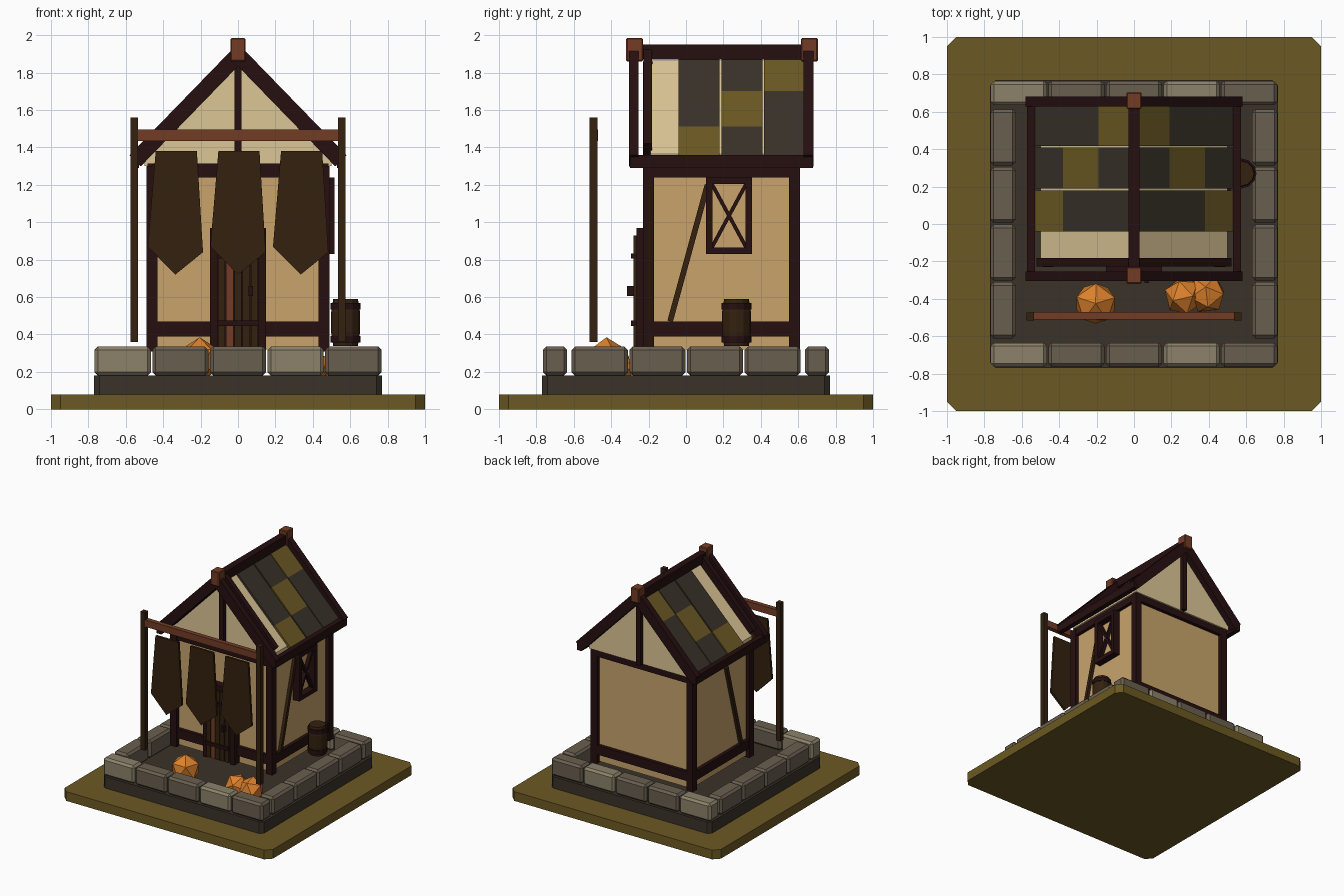
import bpy, bmesh, math
from mathutils import Vector, Matrix

if "Cube" in bpy.data.objects:
    bpy.data.objects.remove(bpy.data.objects["Cube"])


def material(name, r, g, b):
    m = bpy.data.materials.new(name)
    m.diffuse_color = [((c / 255 + 0.055) / 1.055) ** 2.4 for c in (r, g, b)] + [1]
    m.use_nodes = True
    m.node_tree.nodes["Principled BSDF"].inputs["Base Color"].default_value = m.diffuse_color
    return m


OLIVE = material("olive", 108, 89, 35)
SLATE = material("dark_slate", 58, 50, 41)
STONE = material("stone", 106, 95, 80)
PALE = material("pale_stone", 140, 130, 106)
TIMBER = material("dark_timber", 38, 15, 16)
WALL = material("wall_plaster", 200, 164, 108)
GABLE = material("pale_plaster", 220, 198, 150)
RED = material("red_brown", 114, 60, 37)
BROWN = material("dark_brown", 51, 33, 15)
ORANGE = material("orange", 222, 130, 44)


def finish(name, bm, mat):
    bmesh.ops.recalc_face_normals(bm, faces=bm.faces)
    me = bpy.data.meshes.new(name)
    bm.to_mesh(me)
    bm.free()
    me.materials.append(mat)
    ob = bpy.data.objects.new(name, me)
    bpy.context.collection.objects.link(ob)
    return ob


def box(name, x0, x1, y0, y1, z0, z1, mat, bevel=0):
    bm = bmesh.new()
    bmesh.ops.create_cube(bm, size=1)
    for v in bm.verts:
        v.co = ((x0 + x1) / 2 + v.co.x * (x1 - x0), (y0 + y1) / 2 + v.co.y * (y1 - y0),
                (z0 + z1) / 2 + v.co.z * (z1 - z0))
    if bevel:
        bmesh.ops.bevel(bm, geom=bm.edges[:], offset=bevel, segments=1, affect='EDGES')
    return finish(name, bm, mat)


def beam(name, p, q, side, w, h, mat):
    """Bar from p to q; w is its width along the side axis, h its depth."""
    p, q, s = Vector(p), Vector(q), Vector(side)
    d = (q - p).normalized()
    n = d.cross(s)
    bm = bmesh.new()
    bmesh.ops.create_cube(bm, size=1)
    for v in bm.verts:
        v.co = (p + q) / 2 + s * v.co.x * w + n * v.co.y * h + d * v.co.z * (q - p).length
    return finish(name, bm, mat)


def prism(name, pts, axis, a, b, mat):
    """Extrude a 2D outline along y (points are x,z) or z (points are x,y)."""
    bm = bmesh.new()
    place = (lambda p, t: (p[0], t, p[1])) if axis == 'y' else (lambda p, t: (p[0], p[1], t))
    lo = [bm.verts.new(place(p, a)) for p in pts]
    hi = [bm.verts.new(place(p, b)) for p in pts]
    bm.faces.new(lo)
    bm.faces.new(hi)
    for i in range(len(pts)):
        j = (i + 1) % len(pts)
        bm.faces.new((lo[i], lo[j], hi[j], hi[i]))
    return finish(name, bm, mat)


def octagon(r, c):
    return [(r, c - r), (r, r - c), (r - c, r), (c - r, r),
            (-r, r - c), (-r, c - r), (c - r, -r), (r - c, -r)]


X, Y = (1, 0, 0), (0, 1, 0)

# Ground slab and plinth
prism("ground_slab", octagon(1.0, 0.05), 'z', 0, 0.08, OLIVE)
prism("plinth", octagon(0.77, 0.03), 'z', 0.08, 0.18, SLATE)

# Ring of border stones
for i in range(5):
    x = -0.77 + i * 0.308
    for y in (-0.765, 0.635):
        box("border_stone", x + 0.004, x + 0.304, y, y + 0.13, 0.18, 0.335,
            PALE if i in (0, 3) else STONE, 0.018)
for i in range(4):
    y = -0.615 + i * 0.308
    for x in (-0.768, 0.632):
        box("border_stone", x, x + 0.136, y + 0.004, y + 0.304, 0.18, 0.335, STONE, 0.018)

# House walls with timber frame
box("house_walls", -0.455, 0.455, -0.195, 0.575, 0.32, 1.31, WALL)
for x in (-0.46, 0.46):
    for y in (-0.2, 0.58):
        box("corner_post", x - 0.03, x + 0.03, y - 0.03, y + 0.03, 0.31, 1.3, TIMBER)
for z0, z1 in ((0.39, 0.47), (1.24, 1.315)):
    for x in (-0.46, 0.46):
        box("side_beam", x - 0.025, x + 0.025, -0.2, 0.58, z0, z1, TIMBER)
    box("back_beam", -0.46, 0.46, 0.555, 0.605, z0, z1, TIMBER)
box("front_top_beam", -0.46, 0.46, -0.225, -0.175, 1.24, 1.315, TIMBER)
for s in (-1, 1):
    box("front_sill", min(s * 0.13, s * 0.46), max(s * 0.13, s * 0.46),
        -0.225, -0.175, 0.39, 0.47, TIMBER)
    beam("side_brace", (s * 0.465, -0.085, 0.47), (s * 0.465, 0.115, 1.2), X, 0.03, 0.03, BROWN)

# Window on the right wall
for y in (0.125, 0.335):
    box("window_jamb", 0.45, 0.515, y - 0.018, y + 0.018, 0.83, 1.24, TIMBER)
for z in (0.848, 1.222):
    box("window_rail", 0.45, 0.515, 0.11, 0.35, z - 0.018, z + 0.018, TIMBER)
for a, b in ((0.13, 0.33), (0.33, 0.13)):
    beam("window_cross", (0.485, a, 0.85), (0.485, b, 1.22), X, 0.03, 0.02, TIMBER)

# Door
for s in (-1, 1):
    box("door_jamb", s * 0.13 - 0.02, s * 0.13 + 0.02, -0.265, -0.19, 0.32, 0.97, TIMBER)
box("door_lintel", -0.15, 0.15, -0.265, -0.19, 0.93, 0.97, TIMBER)
box("door_backing", -0.11, 0.11, -0.24, -0.19, 0.33, 0.93, TIMBER)
for i in range(5):
    x = -0.088 + i * 0.044
    box("door_plank", x - 0.019, x + 0.019, -0.28, -0.235, 0.335, 0.93, RED if i == 1 else BROWN)
for z in (0.46, 0.82):
    box("door_band", -0.11, 0.11, -0.295, -0.25, z - 0.014, z + 0.014, TIMBER)
box("door_handle", 0.055, 0.08, -0.315, -0.27, 0.605, 0.66, TIMBER)

# Roof core and gables
prism("roof_core", [(-0.5, 1.3), (0.5, 1.3), (0.5, 1.365), (0, 1.865), (-0.5, 1.365)],
      'y', -0.19, 0.62, GABLE)

# Roof tiles: three columns per slope, one olive tile in each
for s in (-1, 1):
    for col, y in enumerate((0.07, 0.3, 0.525)):
        for row in range(3):
            a, b = ((0.0, 0.18), (0.18, 0.37), (0.37, 0.53))[row]
            beam("roof_tile", (s * a, y, 1.872 - a), (s * b, y, 1.872 - b), Y, 0.218, 0.025,
                 OLIVE if row == 2 - col else SLATE)

# Roof frame
for s in (-1, 1):
    for y, w, e in ((-0.28, 0.05, 0.55), (-0.205, 0.045, 0.49), (0.655, 0.055, 0.55)):
        beam("rafter", (0, y, 1.895), (s * e, y, 1.895 - e * 1.03), Y, w, 0.085, TIMBER)
    box("eave_beam", s * 0.55 - 0.022, s * 0.55 + 0.022, -0.3, 0.68, 1.29, 1.36, TIMBER)
box("ridge_beam", -0.03, 0.03, -0.27, 0.66, 1.87, 1.95, TIMBER)
for y in (-0.205, 0.63):
    box("gable_post", -0.02, 0.02, y - 0.025, y + 0.025, 1.3, 1.86, TIMBER)
for y in (-0.275, 0.66):
    box("ridge_finial", -0.04, 0.04, y - 0.045, y + 0.045, 1.86, 1.985, RED, 0.006)

# Drying rack with hanging hides
for s in (-1, 1):
    box("rack_post", s * 0.555 - 0.021, s * 0.555 + 0.021, -0.515, -0.473, 0.36, 1.56, BROWN)
box("rack_bar", -0.54, 0.54, -0.51, -0.47, 1.435, 1.495, RED)
for x in (-0.335, 0.0, 0.335):
    prism("hanging_hide", [(x - 0.105, 1.38), (x - 0.148, 0.87), (x, 0.72), (x + 0.148, 0.84),
                           (x + 0.115, 1.38)], 'y', -0.505, -0.485, BROWN)

# Barrel with hoops
bm = bmesh.new()
rings = []
for r, z in ((0.066, 0.338), (0.077, 0.41), (0.077, 0.52), (0.066, 0.59)):
    rings.append([bm.verts.new((0.575 + r * math.cos(k * math.pi / 6),
                                0.27 + r * math.sin(k * math.pi / 6), z)) for k in range(12)])
bm.faces.new(rings[0])
bm.faces.new(rings[-1])
for lo, hi in zip(rings, rings[1:]):
    for k in range(12):
        bm.faces.new((lo[k], lo[(k + 1) % 12], hi[(k + 1) % 12], hi[k]))
finish("barrel", bm, BROWN)
for z in (0.375, 0.55):
    bm = bmesh.new()
    bmesh.ops.create_cone(bm, cap_ends=True, segments=12, radius1=0.08, radius2=0.08,
                          depth=0.035, matrix=Matrix.Translation((0.575, 0.27, z)))
    finish("barrel_hoop", bm, TIMBER)

# Faceted orange lumps in the yard
for x, y, z, r, turn, tilt in ((-0.205, -0.425, 0.265, 0.12, 0.3, 0.0),
                               (0.265, -0.385, 0.22, 0.105, 0.9, 0.5),
                               (0.39, -0.375, 0.22, 0.105, 0.2, 1.0)):
    bm = bmesh.new()
    bmesh.ops.create_icosphere(bm, subdivisions=1, radius=r, matrix=Matrix.Translation((x, y, z))
                               @ Matrix.Rotation(tilt, 4, 'Y') @ Matrix.Rotation(turn, 4, 'Z'))
    finish("orange_lump", bm, ORANGE)
